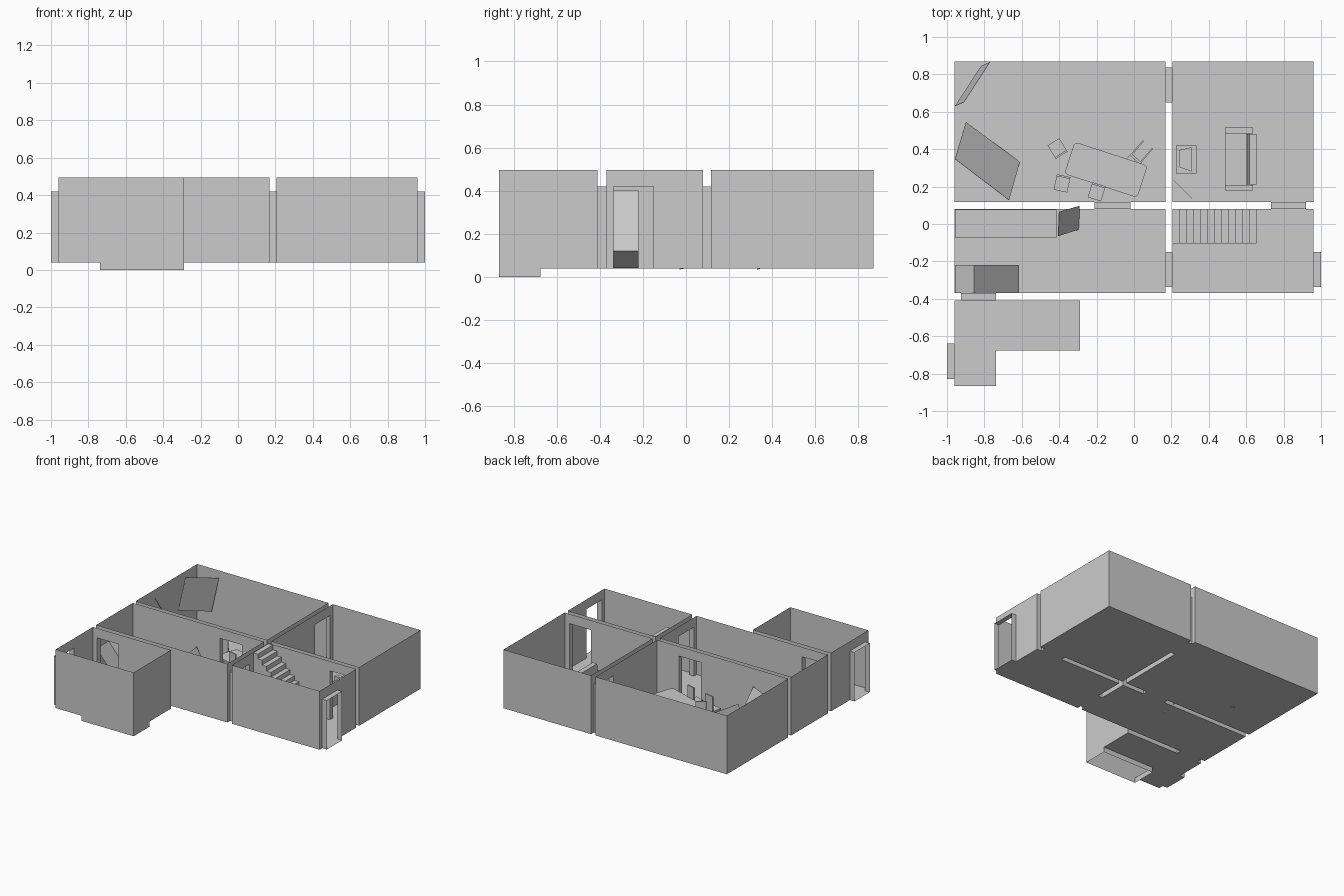
import bpy, bmesh, math
from mathutils import Matrix, Vector

if "Cube" in bpy.data.objects:
    bpy.data.objects.remove(bpy.data.objects["Cube"])

FLOOR, TOP, DOOR = 0.04, 0.495, 0.42
grey = bpy.data.materials.new("plaster_grey")
grey.diffuse_color = (0.6, 0.6, 0.6, 1)
grey.use_nodes = True
grey.node_tree.nodes["Principled BSDF"].inputs["Base Color"].default_value = grey.diffuse_color


def finish(name, bm, merge=True):
    if merge:
        bmesh.ops.remove_doubles(bm, verts=bm.verts, dist=1e-5)
    me = bpy.data.meshes.new(name)
    bm.to_mesh(me)
    bm.free()
    me.materials.append(grey)
    ob = bpy.data.objects.new(name, me)
    bpy.context.collection.objects.link(ob)
    return ob


def quad(bm, *pts):
    bm.faces.new([bm.verts.new(p) for p in pts])


def wall(bm, a, b, doors=(), z0=FLOOR):
    """Thin wall from a to b; doors are (start, end) spans along the changing axis."""
    axis = 0 if abs(b[0] - a[0]) > abs(b[1] - a[1]) else 1

    def at(t, z):
        return (t, a[1], z) if axis == 0 else (a[0], t, z)

    def piece(s, e, lo, hi):
        quad(bm, at(s, lo), at(e, lo), at(e, hi), at(s, hi))
    t = a[axis]
    for s, e in sorted(doors):
        piece(t, s, z0, TOP)
        piece(s, e, DOOR, TOP)
        t = e
    piece(t, b[axis], z0, TOP)


def floor(bm, x0, x1, y0, y1):
    quad(bm, (x0, y0, FLOOR), (x1, y0, FLOOR), (x1, y1, FLOOR), (x0, y1, FLOOR))


def room(name, x0, x1, y0, y1, front=(), back=(), left=(), right=()):
    bm = bmesh.new()
    floor(bm, x0, x1, y0, y1)
    wall(bm, (x0, y0), (x1, y0), front)
    wall(bm, (x0, y1), (x1, y1), back)
    wall(bm, (x0, y0), (x0, y1), left)
    wall(bm, (x1, y0), (x1, y1), right)
    finish(name, bm)


def doorway(name, x0, x1, y0, y1, along_x):
    """Open passage through a wall gap: sill, head and two jambs."""
    bm = bmesh.new()
    for z in (FLOOR, DOOR):
        quad(bm, (x0, y0, z), (x1, y0, z), (x1, y1, z), (x0, y1, z))
    if along_x:
        for y in (y0, y1):
            quad(bm, (x0, y, FLOOR), (x1, y, FLOOR), (x1, y, DOOR), (x0, y, DOOR))
    else:
        for x in (x0, x1):
            quad(bm, (x, y0, FLOOR), (x, y1, FLOOR), (x, y1, DOOR), (x, y0, DOOR))
    finish(name, bm)


def add_box(bm, x0, x1, y0, y1, z0, z1):
    m = Matrix.Translation(((x0 + x1) / 2, (y0 + y1) / 2, (z0 + z1) / 2))
    bmesh.ops.create_cube(bm, size=1, matrix=m @ Matrix.Diagonal((x1 - x0, y1 - y0, z1 - z0, 1)))


def boxes(name, *specs):
    bm = bmesh.new()
    for s in specs:
        add_box(bm, *s)
    return finish(name, bm, False)


def prism(name, pts, vec):
    """Polygon swept along a vector into a closed solid."""
    bm = bmesh.new()
    f = bm.faces.new([bm.verts.new(p) for p in pts])
    r = bmesh.ops.extrude_face_region(bm, geom=[f], use_keep_orig=True)
    new = [g for g in r["geom"] if isinstance(g, bmesh.types.BMVert)]
    bmesh.ops.translate(bm, verts=new, vec=Vector(vec))
    bmesh.ops.recalc_face_normals(bm, faces=bm.faces)
    return finish(name, bm)


# Room shells
L, M0, M1, R = -0.96, 0.168, 0.206, 0.96
F, K0, K1, B = -0.37, 0.08, 0.117, 0.87
D_AB, D_CD, D_AC = (0.65, 0.838), (-0.337, -0.15), (-0.21, -0.02)
D_BD, D_CE, D_E = (0.733, 0.92), (-0.925, -0.738), (-0.828, -0.64)
room("dining_room", L, M0, K1, B, front=[D_AC], right=[D_AB])
room("lounge", M1, R, K1, B, front=[D_BD], left=[D_AB])
room("kitchen", L, M0, F, K0, front=[D_CE], back=[D_AC], right=[D_CD])
room("hall", M1, R, F, K0, back=[D_BD], left=[D_CD], right=[D_CD])

# Front room with an open stairwell whose skirts drop to the ground
x_e, x_h, y_e, y_h, y_b = -0.29, -0.737, -0.867, -0.675, -0.41
bm = bmesh.new()
floor(bm, L, x_h, y_e, y_h)
floor(bm, L, x_h, y_h, y_b)
floor(bm, x_h, x_e, y_h, y_b)
wall(bm, (L, y_e), (L, y_b), [D_E])
wall(bm, (L, y_b), (x_e, y_b), [D_CE])
wall(bm, (L, y_e), (x_h, y_e))
wall(bm, (x_h, y_e), (x_e, y_e), z0=0)
wall(bm, (x_e, y_e), (x_e, y_h), z0=0)
wall(bm, (x_e, y_h), (x_e, y_b))
quad(bm, (x_h, y_h, 0), (x_e, y_h, 0), (x_e, y_h, FLOOR), (x_h, y_h, FLOOR))
quad(bm, (x_h, y_e, 0), (x_h, y_h, 0), (x_h, y_h, FLOOR), (x_h, y_e, FLOOR))
finish("front_room", bm)

# Doorways
doorway("dining_lounge_doorway", M0, M1, *D_AB, True)
doorway("kitchen_hall_doorway", M0, M1, *D_CD, True)
doorway("entrance_doorway", R, 1.0, *D_CD, True)
doorway("side_doorway", -1.0, L, *D_E, True)
doorway("dining_kitchen_doorway", *D_AC, K0, K1, False)
doorway("lounge_hall_doorway", *D_BD, K0, K1, False)
doorway("kitchen_front_doorway", *D_CE, y_b, F, False)

# Staircase climbing toward the left wall of the hall
n, step = 12, 0.0375
prof = [(M1 + n * step, FLOOR)]
for i in range(n):
    x, z = M1 + (n - i) * step, FLOOR + (i + 1) * step
    prof += [(x, z), (x - step, z)]
prof.append((M1, FLOOR))
prism("staircase", [(x, -0.105, z) for x, z in prof], (0, 0.184, 0))

# Leaning panels in the dining room
prism("tilted_picture", [(-.957, .631, .227), (-.818, .845, .175),
                         (-.77, .866, .44), (-.909, .652, .49)], (.001, -.001, 0))
prism("leaning_board", [(-.957, .348, .43), (-.668, .128, .36),
                        (-.61, .332, .035), (-.898, .545, .105)], (-.001, -.001, -.001))

# Table with clipped corners
bm = bmesh.new()
add_box(bm, -.205, .205, -.09, .09, .158, .172)
edges = [e for e in bm.edges if abs(e.verts[0].co.z - e.verts[1].co.z) > .01]
bmesh.ops.bevel(bm, geom=edges, offset=.02, segments=2, profile=.5, affect='EDGES')
for sx in (-1, 1):
    for sy in (-1, 1):
        add_box(bm, sx * .17 - .008, sx * .17 + .008, sy * .06 - .008, sy * .06 + .008, FLOOR, .158)
table = finish("dining_table", bm, False)
table.matrix_world = Matrix.Translation((-.15, .29, 0)) @ Matrix.Rotation(math.radians(-18), 4, 'Z')


def chair(name, loc, facing, tip=0.0):
    """Chair whose back points along 'facing'; tip rolls it over backwards."""
    ob = boxes(name, (-.037, .037, -.04, .04, .095, .108),
               (-.037, .037, .034, .044, .108, .225),
               *[(sx * .032 - .004, sx * .032 + .004, sy * .035 - .004, sy * .035 + .004, 0, .095)
                 for sx in (-1, 1) for sy in (-1, 1)])
    ang = math.atan2(facing[1], facing[0]) - math.pi / 2
    ob.matrix_world = (Matrix.Translation(loc) @ Matrix.Rotation(ang, 4, 'Z')
                       @ Matrix.Rotation(tip, 4, 'X'))


chair("chair_left", (-.41, .405, FLOOR), (.53, -.85))
chair("chair_front_left", (-.385, .215, FLOOR), (.2, .97))
chair("chair_front", (-.2, .17, FLOOR), (.29, .95))
chair("fallen_chair", (.075, .425, FLOOR + .045), (-.65, -.75), math.radians(-90))

# Lounge: sofa, television on a stand, leaning panel
boxes("sofa", (.487, .605, .205, .488, FLOOR, .125), (.487, .637, .18, .208, FLOOR, .16),
      (.487, .637, .485, .515, FLOOR, .16))
prism("sofa_back", [(.6, .21, .06), (.655, .21, .06), (.655, .21, .225), (.617, .21, .225)], (0, .27, 0))
boxes("television_stand", (.225, .335, .27, .42, FLOOR, .12))
prism("television", [(.24, .305, .121), (.308, .28, .121), (.308, .41, .121), (.24, .395, .121)], (0, 0, .1))
prism("lounge_panel", [(.21, .235, FLOOR), (.31, .135, FLOOR), (.31, .135, .3), (.21, .235, .3)],
      (.002, .002, 0))

# Kitchen: counter, toppled fridge, leaning panel
boxes("counter", (-.958, -.415, -.072, .078, FLOOR, .205))
prism("toppled_fridge", [(-.855, -.368, .40), (-.615, -.368, .12),
                         (-.72, -.368, .042), (-.958, -.368, .31)], (0, .148, 0))
prism("kitchen_panel", [(-.40, .065, .31), (-.405, -.065, .29),
                        (-.295, -.03, .036), (-.29, .097, .055)], (-.002, 0, -.001))
